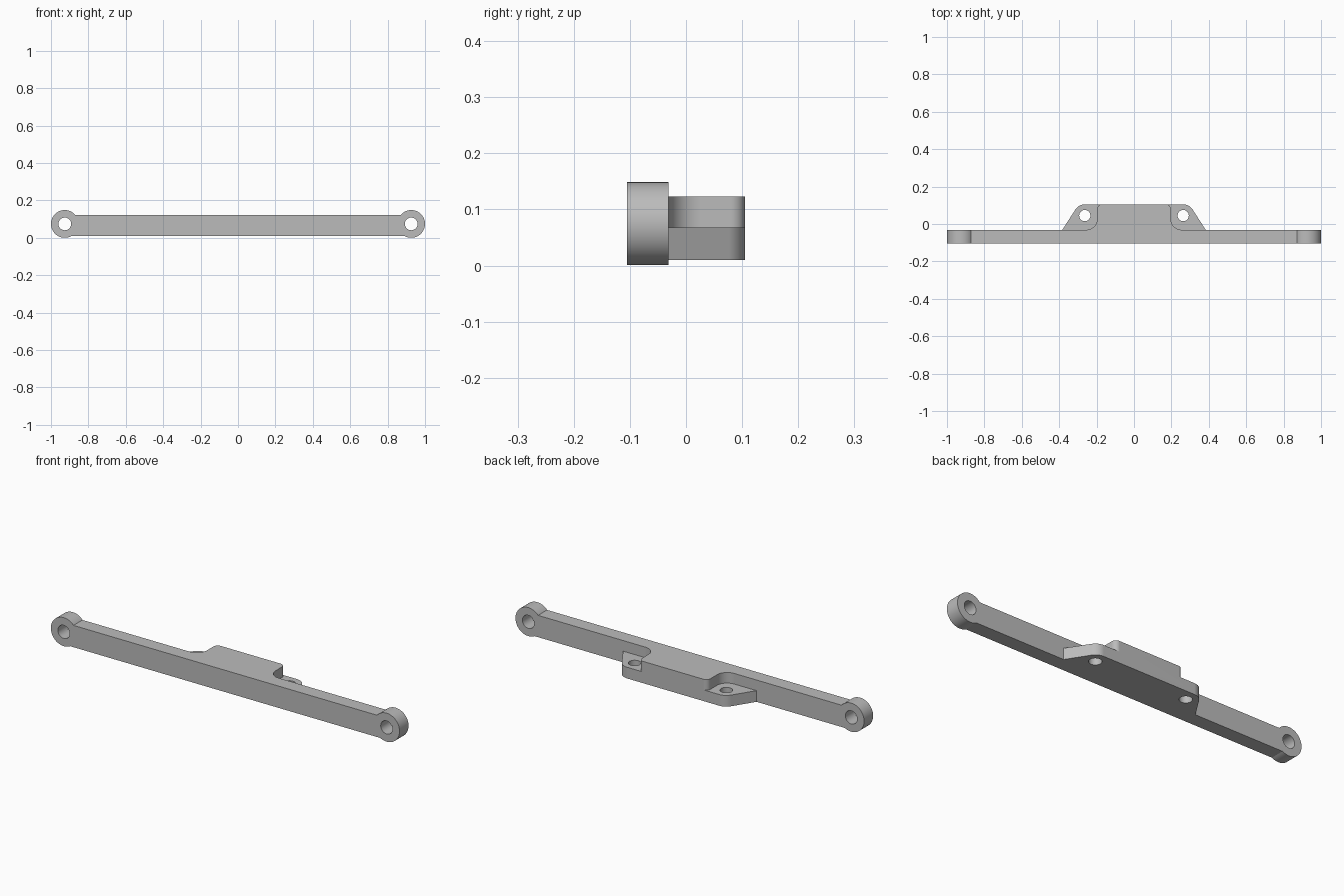
import bpy, bmesh
from math import cos, sin, radians
from mathutils import Vector

if "Cube" in bpy.data.objects:
    bpy.data.objects.remove(bpy.data.objects["Cube"], do_unlink=True)

grey = bpy.data.materials.new("plain_grey")
grey.use_nodes = True
colour = (0.5, 0.5, 0.5, 1)
grey.diffuse_color = colour
grey.node_tree.nodes["Principled BSDF"].inputs["Base Color"].default_value = colour

# Main sizes
FRONT, SEAM, BACK = -0.105, -0.031, 0.105
LOW, STEP, HIGH = 0.01, 0.068, 0.123
LUG_X, LUG_Z, LUG_R = 0.926, 0.0745, 0.074
HOLE_X, HOLE_Y = 0.263, 0.045


def arc(cx, cy, r, start, end, n=16):
    angles = [radians(start + (end - start) * i / n) for i in range(n + 1)]
    return [(cx + r * cos(a), cy + r * sin(a)) for a in angles]


def mirrored(half):
    """Close a left-hand outline with its mirror image."""
    return half + [(-x, y) for x, y in reversed(half)]


def prism(name, outline, lo, hi, along_y=False):
    """Extrude an outline along z, or along y when it is drawn in x and z."""
    def place(p, d):
        return Vector((p[0], d, p[1])) if along_y else Vector((p[0], p[1], d))
    bm = bmesh.new()
    face = bm.faces.new([bm.verts.new(place(p, lo)) for p in outline])
    new = bmesh.ops.extrude_face_region(bm, geom=[face])["geom"]
    shift = place((0, 0), hi - lo)
    bmesh.ops.translate(bm, vec=shift, verts=[v for v in new if isinstance(v, bmesh.types.BMVert)])
    bmesh.ops.recalc_face_normals(bm, faces=bm.faces)
    mesh = bpy.data.meshes.new(name)
    bm.to_mesh(mesh)
    bm.free()
    mesh.materials.append(grey)
    ob = bpy.data.objects.new(name, mesh)
    bpy.context.collection.objects.link(ob)
    return ob


def combine(target, other, operation):
    """Apply a boolean and remove the part it used up."""
    mod = target.modifiers.new(operation.lower(), "BOOLEAN")
    mod.operation, mod.object, mod.solver = operation, other, "EXACT"
    bpy.context.view_layer.objects.active = target
    bpy.ops.object.modifier_apply(modifier=mod.name)
    bpy.data.objects.remove(other, do_unlink=True)


# Long bar
x_end = LUG_X
arm = prism("mounting_arm", [(-x_end, LOW), (-x_end, HIGH), (x_end, HIGH), (x_end, LOW)],
            FRONT, SEAM, True)

# Round lugs at the ends
for side in (-1, 1):
    lug = prism("end_lug", arc(side * LUG_X, LUG_Z, LUG_R, 0, 360, 64)[:-1], FRONT, SEAM, True)
    combine(arm, lug, "UNION")

# Thin flange with sloping ends, reaching into the bar
inside = (FRONT + SEAM) / 2
flange_half = [(-0.383, inside), (-0.383, SEAM)] + arc(-HOLE_X, HOLE_Y, 0.06, 149, 90)
combine(arm, prism("flange", mirrored(flange_half), LOW, STEP), "UNION")

# Raised centre block with filleted roots and rounded corners
root_r, corner_r, block_x = 0.058, 0.025, 0.197
block_half = ([(-block_x - root_r, inside)]
              + arc(-block_x - root_r, SEAM + root_r, root_r, -90, 0)
              + arc(-block_x + corner_r, BACK - corner_r, corner_r, 180, 90, 10))
combine(arm, prism("centre_block", mirrored(block_half), (LOW + STEP) / 2, HIGH), "UNION")

# Bolt holes through the lugs and the flange
for side in (-1, 1):
    lug_hole = arc(side * LUG_X, LUG_Z, 0.034, 0, 360, 40)[:-1]
    combine(arm, prism("lug_hole", lug_hole, FRONT - 0.1, SEAM + 0.1, True), "DIFFERENCE")
    flange_hole = arc(side * HOLE_X, HOLE_Y, 0.03, 0, 360, 40)[:-1]
    combine(arm, prism("flange_hole", flange_hole, LOW - 0.1, STEP + 0.02), "DIFFERENCE")

# Smooth curves, crisp edges
bpy.ops.object.select_all(action="DESELECT")
arm.select_set(True)
bpy.context.view_layer.objects.active = arm
bpy.ops.object.shade_smooth_by_angle(angle=radians(25))
weighted = arm.modifiers.new("even_shading", "WEIGHTED_NORMAL")
weighted.keep_sharp = True
